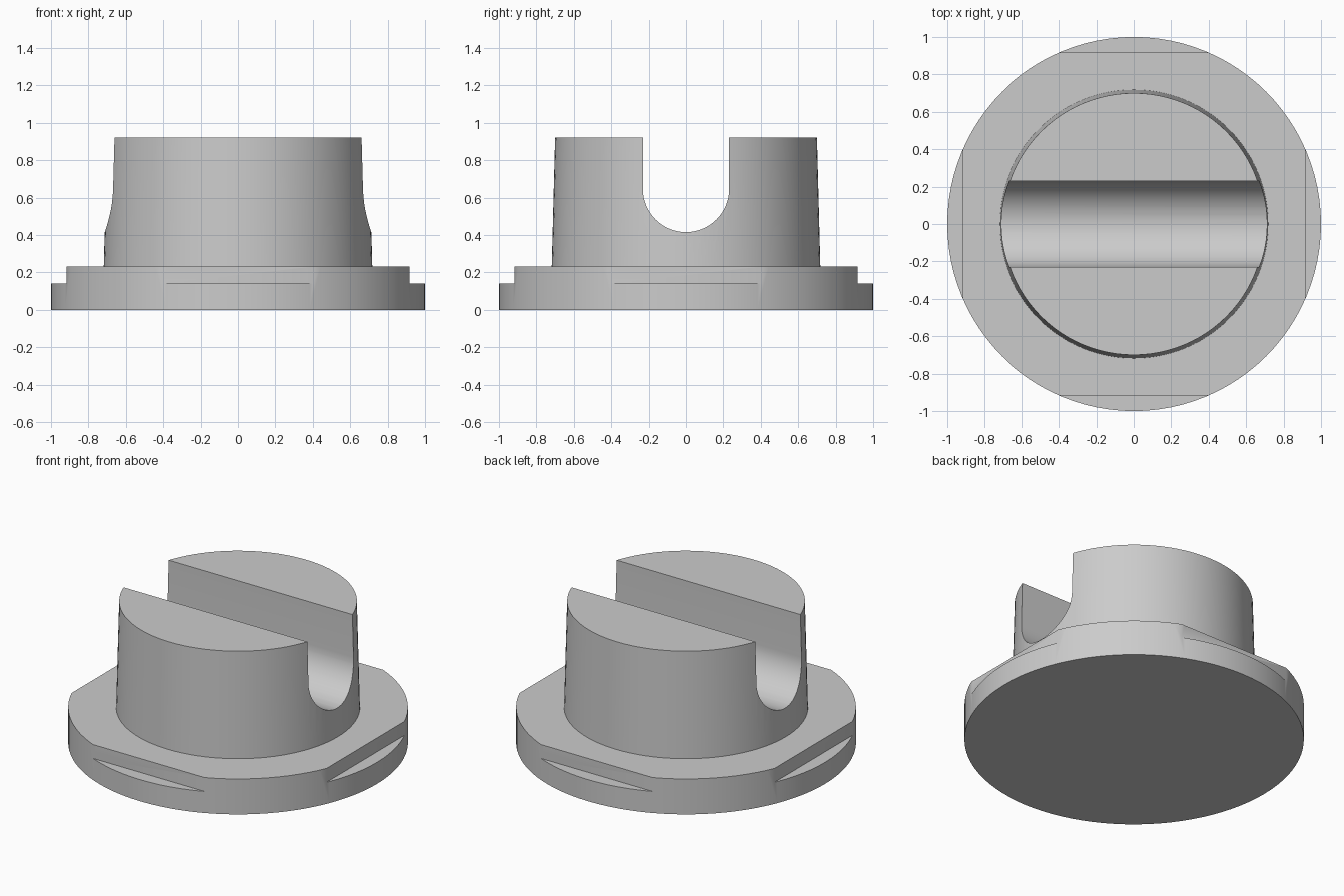
import bpy, bmesh, math
from mathutils import Matrix

if "Cube" in bpy.data.objects:
    bpy.data.objects.remove(bpy.data.objects["Cube"], do_unlink=True)

GREY = (0.6, 0.6, 0.6)
SEGMENTS = 96

grey = bpy.data.materials.new("plain grey")
grey.use_nodes = True
grey.diffuse_color = (*GREY, 1)
grey.node_tree.nodes["Principled BSDF"].inputs["Base Color"].default_value = (*GREY, 1)


def make_object(name, bm):
    bmesh.ops.recalc_face_normals(bm, faces=bm.faces)
    mesh = bpy.data.meshes.new(name)
    bm.to_mesh(mesh)
    bm.free()
    mesh.materials.append(grey)
    obj = bpy.data.objects.new(name, mesh)
    bpy.context.collection.objects.link(obj)
    return obj


def extrude_outline(points, direction):
    bm = bmesh.new()
    face = bm.faces.new([bm.verts.new(p) for p in points])
    result = bmesh.ops.extrude_face_region(bm, geom=[face])
    moved = [v for v in result["geom"] if isinstance(v, bmesh.types.BMVert)]
    bmesh.ops.translate(bm, verts=moved, vec=direction)
    return bm


def cut(target, cutter):
    mod = target.modifiers.new(cutter.name, "BOOLEAN")
    mod.operation = "DIFFERENCE"
    mod.solver = "EXACT"
    mod.object = cutter
    bpy.context.view_layer.objects.active = target
    bpy.ops.object.modifier_apply(modifier=mod.name)
    bpy.data.objects.remove(cutter, do_unlink=True)


# Body: round flange with a slightly tapered boss, turned from one profile
profile = [(1.0, 0), (1.0, 0.23), (0.718, 0.23), (0.70, 0.92)]
bm = bmesh.new()
rings = []
for radius, z in profile:
    ring = bmesh.ops.create_circle(
        bm, segments=SEGMENTS, radius=radius, matrix=Matrix.Translation((0, 0, z)))
    rings.append(ring["verts"])
for low, high in zip(rings, rings[1:]):
    for i in range(SEGMENTS):
        j = (i + 1) % SEGMENTS
        bm.faces.new((low[i], low[j], high[j], high[i]))
bm.faces.new(rings[0])
bm.faces.new(rings[-1])
body = make_object("flanged_body", bm)

# Round-bottomed slot across the boss
slot_radius, slot_centre = 0.231, 0.646
steps = 32
outline = [(-1, slot_radius, 1.2), (-1, -slot_radius, 1.2)]
for i in range(steps + 1):
    a = math.pi + math.pi * i / steps
    outline.append((-1, slot_radius * math.cos(a), slot_centre + slot_radius * math.sin(a)))
cut(body, make_object("slot_cutter", extrude_outline(outline, (2, 0, 0))))

# Four flats notched into the upper part of the flange rim
for i in range(4):
    base = [(0.916, -0.5, 0.14), (1.1, -0.5, 0.14), (1.1, 0.5, 0.14), (0.916, 0.5, 0.14)]
    bm = extrude_outline(base, (0, 0, 0.3))
    bmesh.ops.rotate(bm, verts=bm.verts, matrix=Matrix.Rotation(i * math.pi / 2, 3, "Z"))
    cut(body, make_object("flat_cutter", bm))

# Smooth the round walls and keep the edges crisp
bpy.ops.object.select_all(action="DESELECT")
body.select_set(True)
bpy.context.view_layer.objects.active = body
bpy.ops.object.shade_smooth_by_angle(angle=math.radians(30))
